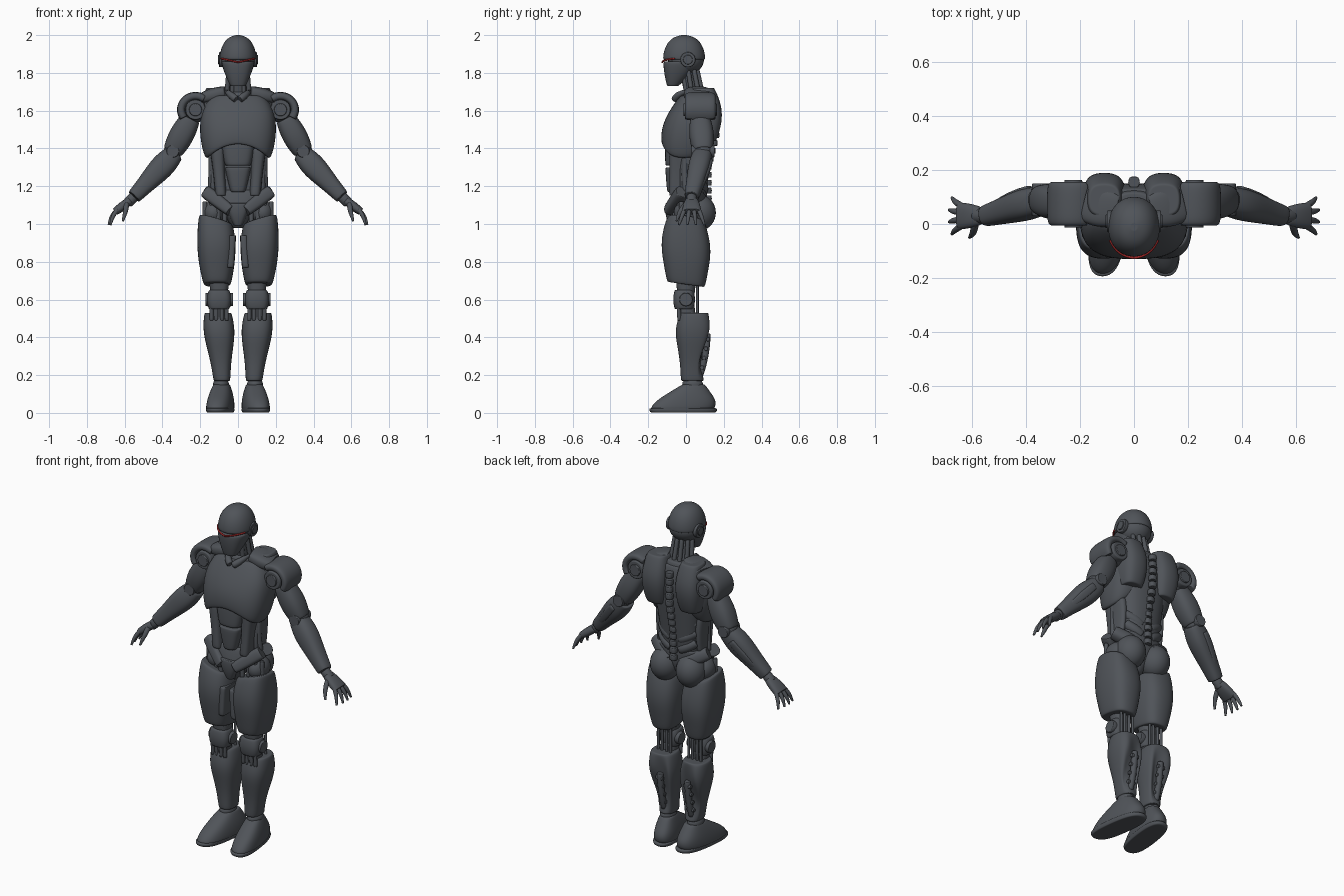
import bpy
import bmesh
from math import cos, sin, radians, copysign, pi
from mathutils import Vector, Matrix

default_cube = bpy.data.objects.get("Cube")
if default_cube:
    bpy.data.objects.remove(default_cube)


def make_material(name, colour):
    material = bpy.data.materials.new(name)
    material.use_nodes = True
    material.diffuse_color = colour
    material.node_tree.nodes["Principled BSDF"].inputs["Base Color"].default_value = colour
    return material


GREY = make_material("dark grey", (.08, .088, .1, 1))
RED = make_material("visor red", (.35, .02, .02, 1))
UP = Vector((0, 0, 1))
DEPTH = Vector((0, 1, 0))

# Joints of the left side and the middle line
HEAD = Vector((0, -.01, 1.87))
NECK = Vector((0, .05, 1.64))
SHOULDER = Vector((.225, .075, 1.605))
ELBOW = Vector((.345, .09, 1.385))
WRIST = Vector((.55, .03, 1.145))
HIP = Vector((.13, .01, 1.06))
KNEE = Vector((.1, 0, .6))
ANKLE = Vector((.09, .035, .15))


def near(place, x=0, y=0, z=0):
    return Vector(place) + Vector((x, y, z))


def blend(value, start, end):
    return max(0, min(1, (value - start) / (end - start)))


def finish(name, bm, mirror, level, material):
    """Make a smooth object, mirrored when the part lies off the middle line."""
    bmesh.ops.recalc_face_normals(bm, faces=bm.faces[:])
    for face in bm.faces:
        face.smooth = True
    mesh = bpy.data.meshes.new(name)
    bm.to_mesh(mesh)
    bm.free()
    mesh.materials.append(material)
    part = bpy.data.objects.new(name, mesh)
    bpy.context.collection.objects.link(part)
    if mirror:
        part.modifiers.new("Mirror", "MIRROR").use_mirror_merge = False
    if level:
        smooth = part.modifiers.new("Smooth", "SUBSURF")
        smooth.levels = smooth.render_levels = level


def skin(name, points, sizes, axis=None, power=2.5, warp=None, material=GREY, sides=16, level=2):
    """Skin rounded sections, sized by half width and half depth, along a path."""
    bm = bmesh.new()
    points = [Vector(point) for point in points]
    last = len(points) - 1
    rings = []

    def add_ring(i, scale):
        along = axis or points[min(i + 1, last)] - points[max(i - 1, 0)]
        along = along.normalized()
        across = (DEPTH if abs(along.y) < .98 else UP).cross(along).normalized()
        deep = along.cross(across)
        width, depth = sizes[i] if isinstance(sizes[i], tuple) else (sizes[i], sizes[i])
        ring = []
        for k in range(sides):
            c, s = cos(2 * pi * k / sides), sin(2 * pi * k / sides)
            u = copysign(abs(c) ** (2 / power), c) * width * scale
            v = copysign(abs(s) ** (2 / power), s) * depth * scale
            spot = points[i] + across * u + deep * v
            ring.append(bm.verts.new(warp(spot) if warp else spot))
        rings.append(ring)

    # Inset rings at both ends keep the rims crisp
    add_ring(0, .5)
    add_ring(0, .93)
    for i in range(last + 1):
        add_ring(i, 1.03)
    add_ring(last, .93)
    add_ring(last, .5)
    for low, high in zip(rings, rings[1:]):
        for k in range(sides):
            n = (k + 1) % sides
            bm.faces.new((low[k], low[n], high[n], high[k]))
    bm.faces.new(rings[0][::-1])
    bm.faces.new(rings[-1])
    finish(name, bm, any(point.x for point in points), level, material)


def limb(name, start, end, *sizes, **options):
    """Straight part with evenly spaced sections, kept level when upright."""
    start, end = Vector(start), Vector(end)
    along = (end - start).normalized()
    steps = len(sizes) - 1
    points = [start.lerp(end, i / steps) for i in range(steps + 1)]
    skin(name, points, sizes, axis=UP if along.z > .9 else along, **options)


def tube(name, radius, *points, **options):
    skin(name, points, [radius] * len(points), power=2, **{"sides": 10, "level": 1, **options})


def ball(name, centre, radii):
    bm = bmesh.new()
    bmesh.ops.create_uvsphere(bm, u_segments=28, v_segments=18, radius=1,
                              matrix=Matrix.Translation(centre) @ Matrix.Diagonal((*radii, 1)))
    finish(name, bm, centre[0] != 0, 0, GREY)


# Head: domed skull, face mask, glowing slit and ear discs
dome = [radians(a) for a in range(0, 90, 17)]
skin("skull", [near(HEAD, z=.13 * sin(a)) for a in dome],
     [(.097 * cos(a) ** .8, .112 * cos(a) ** .8) for a in dome], axis=UP, power=2.1)
ball("skull_base", near(HEAD, y=.01), (.092, .095, .08))
limb("face_mask", (0, -.07, 1.73), (0, -.02, 1.86), (.04, .03), (.07, .07), (.09, .1))
tube("visor_slit", .005, *[near(HEAD, .096 * sin(a), -.01 - .106 * cos(a), .02 * sin(a) - .013)
                           for a in dome[:-1]], material=RED)
for name, radius, reach in (("ear_disc", .04, .1), ("ear_cap", .025, .106)):
    tube(name, radius, near(HEAD, x=.08, y=.02), near(HEAD, x=reach, y=.02), sides=16, level=2)

# Neck: column ringed by cables, and a collar
limb("neck_column", NECK, HEAD, .05, .04, .04)
for a in (.3, 1, 1.8, 2.6):
    tube("neck_cable", .013, near(NECK, x=.065 * sin(a), y=.05 * cos(a)),
         near(HEAD, x=.05 * sin(a), y=.03 + .04 * cos(a), z=-.05))
limb("collar", (.06, .05, 1.7), (.18, .08, 1.67), (.03, .06), (.04, .08), (.03, .07), power=3)
tube("neck_ring", .02, (.01, -.06, 1.66), (.06, -.03, 1.7), (.07, .08, 1.71))

# Torso core
limb("torso_core", (0, .02, 1.1), (0, .05, 1.7),
     (.12, .08), (.12, .09), (.14, .1), (.16, .11), (.08, .07))


# Chest plate with an arched lower rim
def arch(p):
    p.z -= .1 * blend(p.z, 1.6, 1.44) * (p.x / .18) ** 2
    return p


limb("chest_plate", (0, -.01, 1.43), (0, .05, 1.68),
     (.17, .12), (.2, .14), (.2, .12), (.14, .08), power=2.9, warp=arch)

# Back shells with the spine between them
limb("back_shell", (.11, .09, 1.44), (.11, .09, 1.72),
     (.06, .07), (.08, .1), (.08, .1), (.06, .06), power=2.8)
for i in range(13):
    bone = Vector((0, .115 + .04 * blend(i, 4, 8), 1.12 + .042 * i))
    limb("vertebra", bone, near(bone, z=.03), .022, .022, power=4, sides=8, level=1)

# Waist: belly plates, side straps and lower back bands
limb("upper_belly_plate", (0, -.05, 1.31), (0, -.05, 1.43), (.07, .06), (.09, .06), power=3)
limb("lower_belly_plate", (0, -.05, 1.17), (0, -.05, 1.3), (.04, .05), (.07, .06), power=3)
limb("belly_side", (.09, -.03, 1.15), (.11, -.02, 1.4), (.03, .06), (.03, .06), (.04, .07), power=3)
limb("flank", (.13, .02, 1.18), (.13, .03, 1.38), (.02, .05), (.02, .06), (.03, .05))
tube("flank_strap", .018, (.145, 0, 1.17), (.137, -.01, 1.28), (.14, 0, 1.38))
for i in range(4):
    band = Vector((.03, .09, 1.18 + .06 * i))
    tube("lower_back_band", .03, band, near(band, x=.04, z=.02), near(band, x=.08, y=-.03, z=.05))

# Pelvis with belt, glutes and hip pistons
limb("pelvis", (0, -.01, .98), (0, .02, 1.18), (.03, .05), (.07, .1), (.12, .1), (.15, .09))
limb("crotch_plate", (0, -.06, .99), (0, -.06, 1.11), (.02, .03), (.05, .05), (.06, .05), power=3)
limb("hip_belt", (.04, -.09, 1.07), (.17, -.02, 1.17), .03, .035, .035, power=3)
limb("rear_belt", (.04, .1, 1.1), (.17, .03, 1.17), .03, .04, .035)
ball("glute", (.085, .07, 1.06), (.083, .088, .095))
ball("hip_joint", HIP, (.058, .075, .065))
for i in range(4):
    rod = near(HIP, x=.035 * i - .06, y=.012 * i - .07, z=.06)
    tube("hip_piston", .013, rod, near(rod, z=-.13))


# Thighs, with the rims sloping to the rear and the crotch
def slope_rims(p):
    p.z -= .14 * p.y + .3 * (.12 - p.x) * blend(p.z, .9, 1)
    return p


limb("thigh", (.11, 0, .68), (.117, 0, 1.02), (.072, .1), (.09, .115), (.1, .13), (.1, .125), (.09, .1),
     power=2.7, warp=slope_rims)
limb("inner_thigh_panel", (.04, -.05, .77), (.03, -.05, .94), (.02, .06), (.02, .06), power=4)

# Knees: cap, axle, links and rods
limb("knee_upper_link", near(KNEE, z=.02), near(KNEE, z=.13), .045, .055)
limb("kneecap", near(KNEE, y=-.01, z=-.05), near(KNEE, y=-.01, z=.05),
     (.055, .05), (.067, .06), (.055, .05), power=3)
tube("knee_axle", .038, near(KNEE, x=-.074), near(KNEE, x=.072), level=2)
limb("knee_lower_link", near(KNEE, y=.01, z=-.12), near(KNEE, z=-.03), .045, .045)
for x in (-.04, -.015, .015, .04):
    tube("knee_rear_rod", .008, near(KNEE, x, .06, -.11), near(KNEE, x, .06, .1))
    tube("knee_front_rod", .011, near(KNEE, x, -.035, -.11), near(KNEE, x, -.04, -.02))


# Shins, grooved at the rear for actuators
def calf_groove(p):
    if abs(p.x - .095) < .04 and p.y > .08 and .2 < p.z < .45:
        p.y -= .035
    return p


limb("shin", (.085, .035, .17), (.106, .045, .53),
     (.044, .062), (.052, .067), (.07, .084), (.085, .102), (.072, .076), warp=calf_groove)
tube("calf_actuator", .018, near(ANKLE, y=.04, z=.05), near(ANKLE, y=.07, z=.15), near(ANKLE, y=.08, z=.27))
for i in range(4):
    bracket = near(ANKLE, x=-.02, y=.05 + .01 * i, z=.09 + .05 * i)
    tube("calf_bracket", .012, bracket, near(bracket, x=.045))


# Feet, turned slightly outward
def toe_out(p):
    p.x -= .13 * p.y
    return p


ball("ankle", ANKLE, (.042, .055, .04))
limb("sole", (.092, -.015, .002), (.092, -.015, .025), (.065, .175), (.07, .18), power=2.7, warp=toe_out)
limb("foot", (.092, -.02, .02), (.092, .04, .15),
     (.07, .17), (.067, .16), (.058, .11), (.043, .06), warp=toe_out)

# Shoulders: joint, end discs and a pad wrapped over the top
ball("shoulder_joint", SHOULDER, (.07, .075, .068))
for name, radius, reach in (("shoulder_disc", .055, .08), ("shoulder_cap", .035, .088)):
    tube(name, radius, near(SHOULDER, y=-reach), near(SHOULDER, y=reach), sides=16, level=2)
wrap = [radians(a) for a in range(-35, 130, 18)]
skin("shoulder_pad", [near(SHOULDER, x=.077 * cos(a), z=.073 * sin(a)) for a in wrap],
     [(.022, .08)] * len(wrap), power=3.5)
tube("chest_link", .035, near(SHOULDER, x=-.075), SHOULDER)

# Arms
limb("upper_arm", near(SHOULDER, x=.025, z=-.045), ELBOW, .052, .064, .065, .053)
ball("elbow", ELBOW, (.048, .052, .048))
tube("elbow_disc", .036, near(ELBOW, y=-.06), near(ELBOW, y=.06), level=2)
limb("forearm", near(ELBOW, x=-.01, z=-.01), WRIST, .05, (.066, .06), (.058, .054), .046, .039)
limb("forearm_panel", near(ELBOW.lerp(WRIST, .2), y=.045), near(ELBOW.lerp(WRIST, .8), y=.03),
     .02, .025, .015, power=4, level=1)
tube("wrist", .029, WRIST, near(WRIST, x=.035, z=-.035))

# Hands with spread fingers
HAND = near(WRIST, x=.1, z=-.08)
limb("palm", near(WRIST, x=.02, z=-.02), HAND, (.021, .034), (.025, .046), (.02, .05))
for spread in (-1.5, -.5, .5, 1.5):
    root = near(HAND, x=-.01, y=.025 * spread, z=.01)
    reach = .05 - .01 * abs(spread)
    skin("finger", [root, near(root, reach * .7, .01 * spread, -.035), near(root, reach, .02 * spread, -.08)],
         [.013, .012, .006], sides=8, power=2)
skin("thumb", [near(WRIST, .04, -.03, -.04), near(WRIST, .045, -.065, -.08), near(WRIST, .06, -.08, -.13)],
     [.016, .014, .006], sides=8, power=2)
